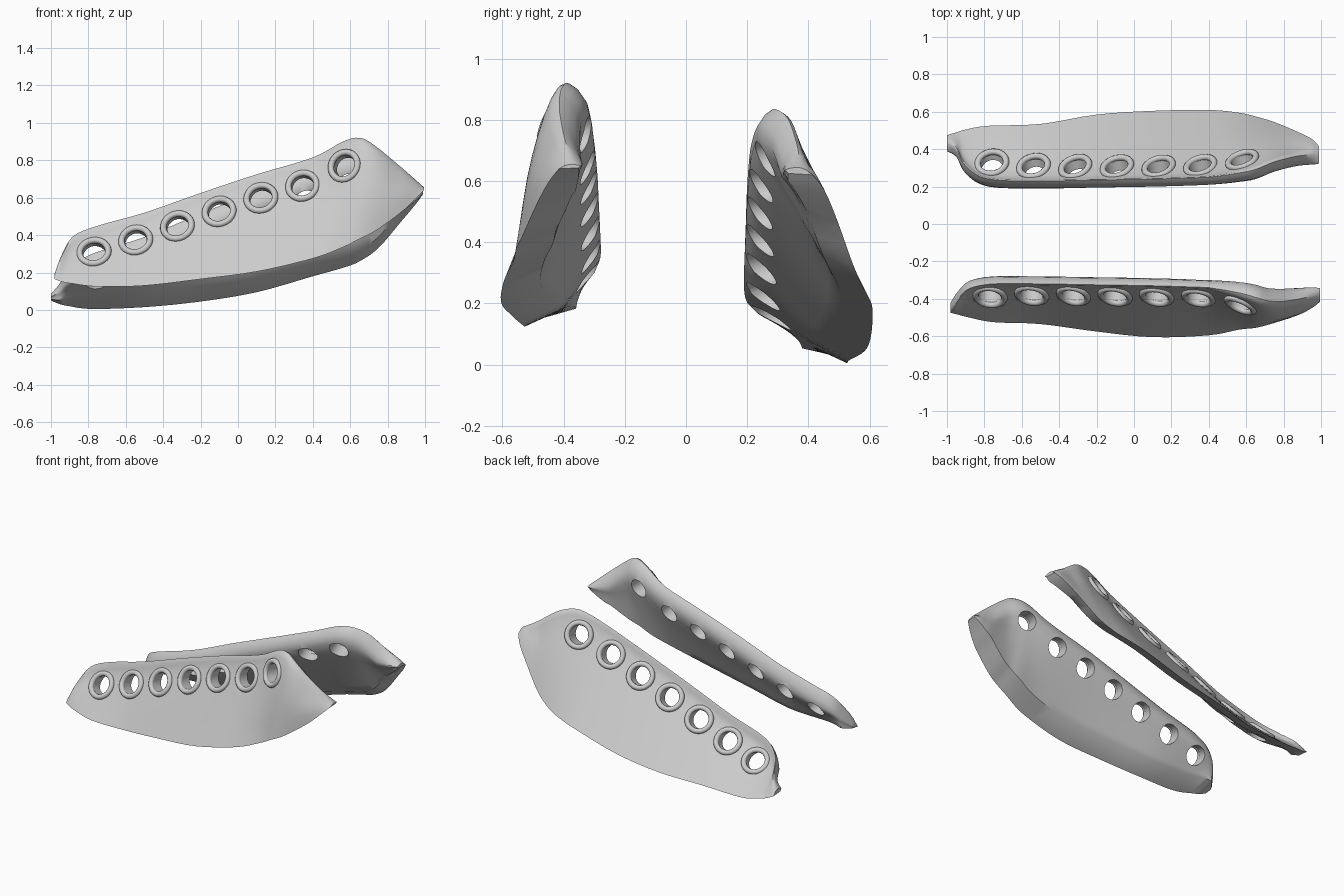
import bpy, bmesh
from math import radians
from mathutils import Vector

cube = bpy.data.objects.get("Cube")
if cube:
    bpy.data.objects.remove(cube, do_unlink=True)

grey = bpy.data.materials.new("plain_grey")
grey.use_nodes = True
colour = (0.6, 0.6, 0.6, 1)
grey.diffuse_color = colour
grey.node_tree.nodes["Principled BSDF"].inputs["Base Color"].default_value = colour

# Stations along each plate: x, lower edge z, lower edge depth, top z, top depth
FRONT = [
    (-.98, .165, .475, .195, .42), (-.94, .15, .485, .30, .36),
    (-.88, .14, .50, .395, .305), (-.75, .125, .525, .45, .28),
    (-.5, .13, .535, .52, .28), (-.2, .165, .575, .625, .285),
    (.1, .205, .605, .725, .29), (.4, .275, .595, .815, .30),
    (.56, .335, .565, .90, .31), (.65, .38, .555, .92, .325),
    (.73, .42, .535, .88, .345), (.87, .52, .49, .765, .345),
    (.95, .595, .45, .695, .34), (.995, .64, .415, .655, .345)]
REAR = [
    (-1, .05, .475, .085, .39), (-.95, .03, .49, .145, .36),
    (-.9, .02, .505, .225, .27), (-.78, .005, .525, .30, .20),
    (-.5, .015, .535, .39, .19), (-.2, .045, .585, .515, .195),
    (.1, .095, .605, .635, .20), (.4, .18, .61, .755, .21),
    (.56, .225, .595, .82, .225), (.65, .26, .575, .835, .24),
    (.75, .33, .545, .805, .28), (.87, .47, .495, .72, .31),
    (.95, .565, .455, .67, .318), (.99, .62, .415, .645, .325)]


def spline(points, steps):
    """Smooth curve through points of any dimension."""
    pts = [Vector(p) for p in points]
    pts = [pts[0]] + pts + [pts[-1]]
    out = []
    for a, b, c, d in zip(pts, pts[1:], pts[2:], pts[3:]):
        for i in range(steps):
            t = i / steps
            out.append(b + (c - a) * (t / 2)
                       + (a * 2 - b * 5 + c * 4 - d) * (t * t / 2)
                       + (b * 3 - a - c * 3 + d) * (t ** 3 / 2))
    return out + [pts[-1]]


def corners(row, fullness, lip):
    """Key points of one cross-section as (depth, z)."""
    x, zo, yo, zt, yt = row
    wide, w = yo - yt, min(1, (zt - zo) / .3)
    # The plate grows fuller towards its high end
    bulge = fullness * max(0, min(1, (x - .4) / .25))
    outer = Vector((yo, zo))
    shoulder = Vector((yt + min(.067 + bulge, .7 * wide), zt - .08 * w))
    middle = outer.lerp(shoulder, .5) + Vector((bulge * w * .3, 0))
    crest = Vector((yt + min(.04 + bulge / 2, .4 * wide), zt))
    back = Vector((yt, zt - .1 * w))
    inner = Vector((yo - min(lip, .9 * wide), zo + .06 * w))
    return outer, middle, shoulder, crest, back, back.lerp(inner, .5), inner


def finish(ob, angle):
    ob.data.materials.clear()
    ob.data.materials.append(grey)
    bpy.ops.object.select_all(action='DESELECT')
    ob.select_set(True)
    bpy.context.view_layer.objects.active = ob
    bpy.ops.object.shade_smooth_by_angle(angle=radians(angle))


def build_plate(name, rows, side, hole_xs, fullness, lip):
    dense = spline(rows, 4)

    def on_face(row, f):
        """Point on the upper outer face, from its middle up to the shoulder."""
        m, s = corners(row, fullness, lip)[1:3]
        p = m.lerp(s, f)
        return Vector((row[0], side * p.x, p.y))

    # Lofted plate body
    bm = bmesh.new()
    rings = []
    for row in dense:
        section = spline(corners(row, fullness, lip), 3)
        rings.append([bm.verts.new((row[0], side * p[0], p[1])) for p in section])
    for r, q in zip(rings, rings[1:]):
        for k in range(len(r)):
            n = (k + 1) % len(r)
            bm.faces.new((r[k], r[n], q[n], q[k]))
    bm.faces.new(rings[0])
    bm.faces.new(rings[-1])
    bmesh.ops.recalc_face_normals(bm, faces=bm.faces)
    mesh = bpy.data.meshes.new(name)
    bm.to_mesh(mesh)
    bm.free()
    plate = bpy.data.objects.new(name, mesh)
    bpy.context.collection.objects.link(plate)

    cutters = []
    for n, x in enumerate(hole_xs):
        # Hole centre and surface direction on the outer face
        for p, q in zip(dense, dense[1:]):
            if p[0] <= x <= q[0]:
                row, before, after = p.lerp(q, (x - p[0]) / (q[0] - p[0])), p, q
        low, high = on_face(row, 0), on_face(row, 1)
        f = (row[3] - .133 - low.z) / (high.z - low.z)
        centre = on_face(row, f)
        along = on_face(after, f) - on_face(before, f)
        normal = along.cross(high - low).normalized()
        if normal.y * side < 0:
            normal.negate()
        axis = (normal + Vector((0, side, 0))).normalized()
        bpy.ops.mesh.primitive_cylinder_add(
            vertices=32, radius=.062, depth=.5, location=centre,
            rotation=axis.to_track_quat('Z', 'Y').to_euler())
        cut = bpy.context.object
        cut.name, cut.hide_render = "hole_cutter", True
        cutters.append(cut)
        mod = plate.modifiers.new("hole", 'BOOLEAN')
        mod.operation, mod.solver, mod.object = 'DIFFERENCE', 'EXACT', cut
        # Raised rim around the hole
        bpy.ops.mesh.primitive_torus_add(
            major_segments=32, minor_segments=10, major_radius=.077,
            minor_radius=.017, location=centre,
            rotation=normal.to_track_quat('Z', 'Y').to_euler())
        rim = bpy.context.object
        rim.name = f"{name}_rim_{n + 1}"
        finish(rim, 60)

    # Bake the holes and drop the cutters
    graph = bpy.context.evaluated_depsgraph_get()
    plate.data = bpy.data.meshes.new_from_object(plate.evaluated_get(graph))
    plate.modifiers.clear()
    for cut in cutters:
        bpy.data.objects.remove(cut, do_unlink=True)
    finish(plate, 40)


build_plate("front_plate", FRONT, -1, [-.77 + .223 * i for i in range(7)], .055, .13)
build_plate("rear_plate", REAR, 1, [-.76 + .223 * i for i in range(7)], .025, .11)
